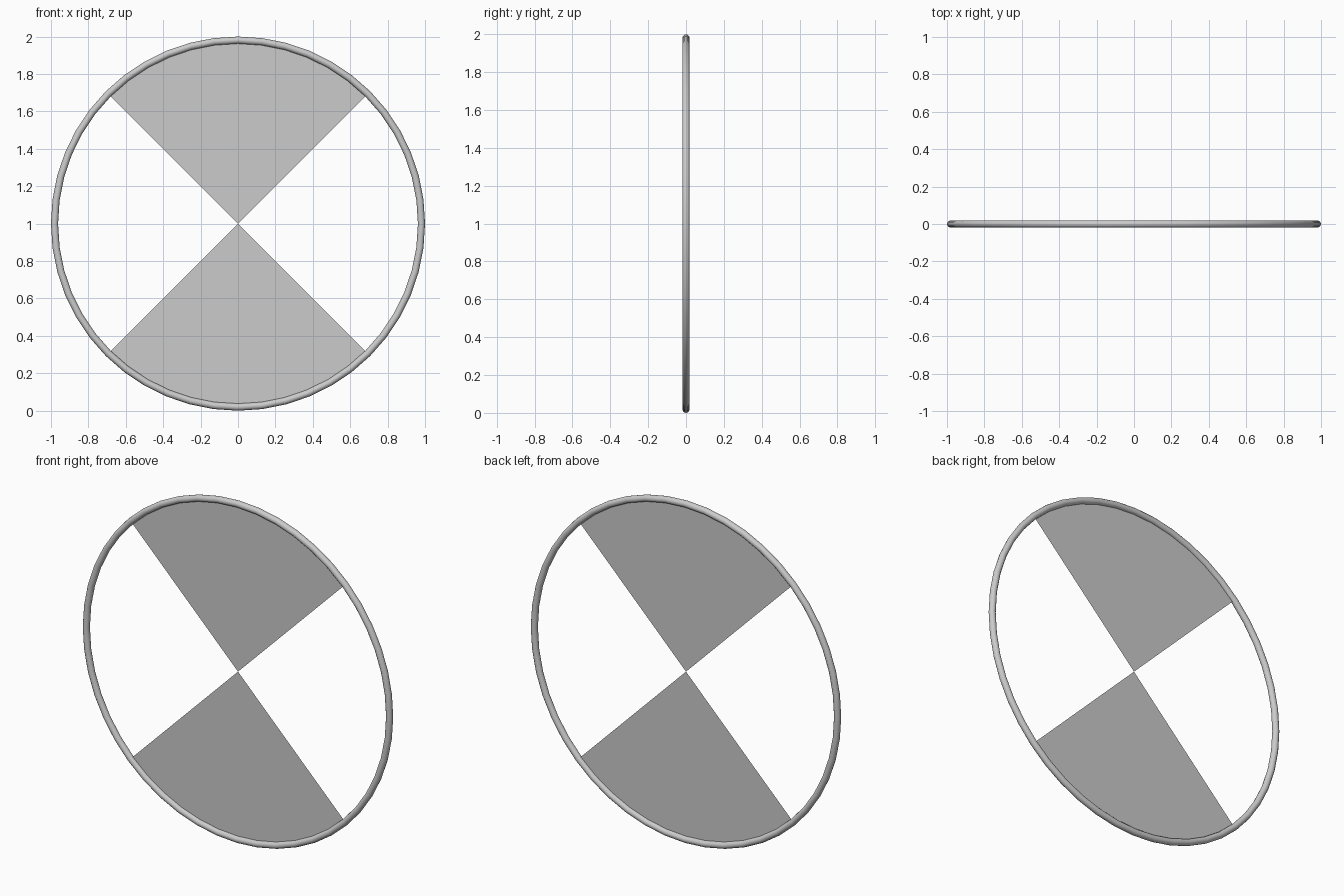
import bpy, bmesh
from math import sin, cos, pi

if "Cube" in bpy.data.objects:
    bpy.data.objects.remove(bpy.data.objects["Cube"])

R, TUBE, SEGS, CZ = 0.981, 0.019, 48, 1.0

# Round hoop standing upright
bpy.ops.mesh.primitive_torus_add(major_radius=R, minor_radius=TUBE,
                                 major_segments=SEGS, minor_segments=12,
                                 location=(0, 0, CZ), rotation=(pi / 2, 0, 0))
hoop = bpy.context.object
hoop.name = "hoop"
bpy.ops.object.shade_smooth()


# Thin quarter-circle panel reaching from the hub to the hoop
def panel(name, mid_angle):
    bm = bmesh.new()
    steps = SEGS // 4
    hub = bm.verts.new((0, 0, 0))
    rim = []
    for i in range(steps + 1):
        a = mid_angle - pi / 4 + i * 2 * pi / SEGS
        rim.append(bm.verts.new((R * cos(a), 0, R * sin(a))))
    for a, b in zip(rim, rim[1:]):
        bm.faces.new((hub, a, b))
    mesh = bpy.data.meshes.new(name)
    bm.to_mesh(mesh)
    bm.free()
    obj = bpy.data.objects.new(name, mesh)
    obj.location.z = CZ
    bpy.context.collection.objects.link(obj)


panel("upper_panel", pi / 2)
panel("lower_panel", -pi / 2)
